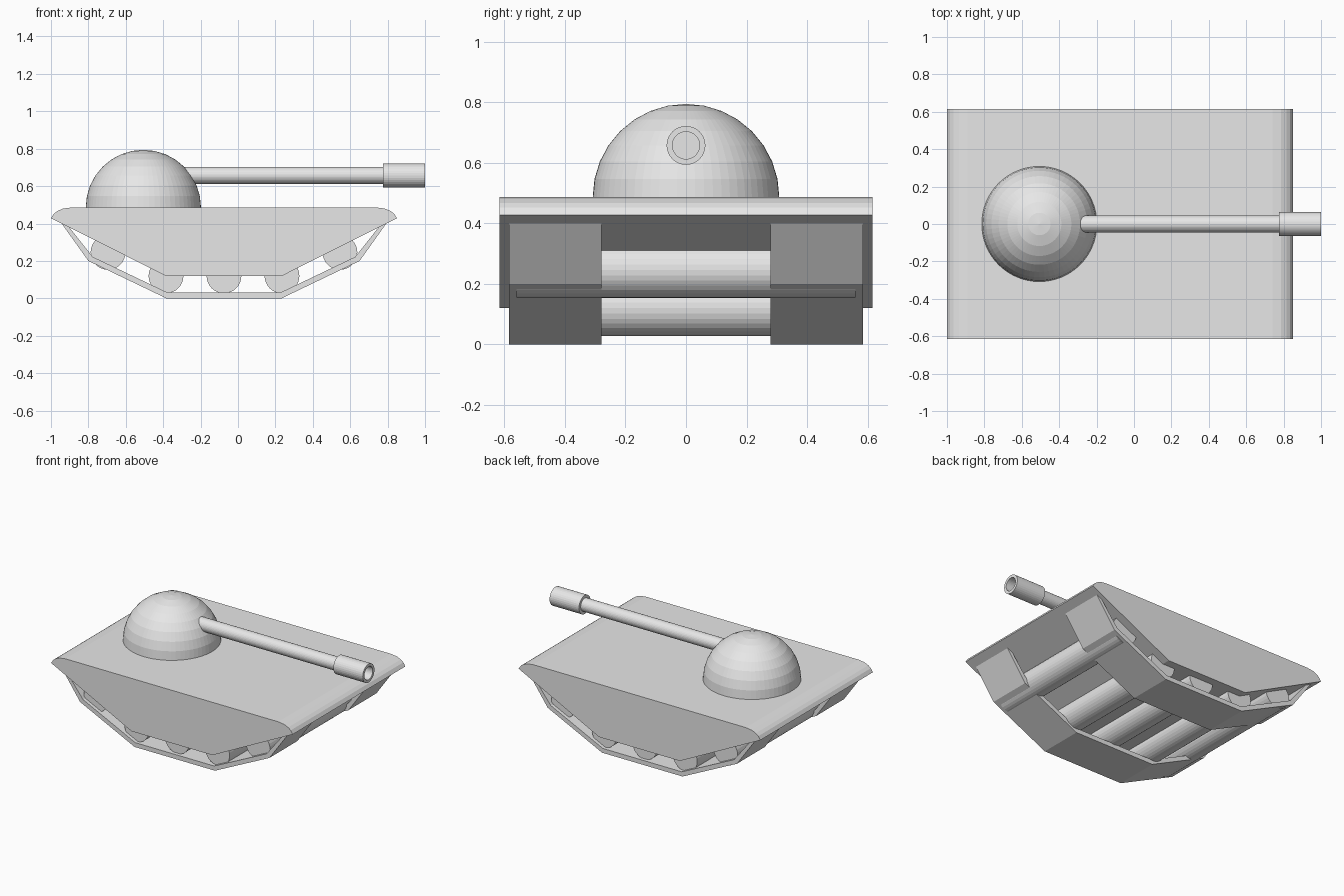
import bpy, bmesh, math
from mathutils import Matrix

if "Cube" in bpy.data.objects:
    bpy.data.objects.remove(bpy.data.objects["Cube"])

grey = bpy.data.materials.new("light grey")
grey.diffuse_color = (0.8, 0.8, 0.8, 1)
grey.use_nodes = True
grey.node_tree.nodes["Principled BSDF"].inputs["Base Color"].default_value = grey.diffuse_color
MID = -0.075          # x of the hull's middle


def finish(bm, name):
    bmesh.ops.recalc_face_normals(bm, faces=bm.faces)
    me = bpy.data.meshes.new(name)
    bm.to_mesh(me)
    bm.free()
    me.materials.append(grey)
    ob = bpy.data.objects.new(name, me)
    bpy.context.collection.objects.link(ob)
    return ob


def extrude_profile(name, pts, y0, y1):
    """Solid from an x-z outline, swept along y."""
    bm = bmesh.new()
    a = [bm.verts.new((x, y0, z)) for x, z in pts]
    b = [bm.verts.new((x, y1, z)) for x, z in pts]
    n = len(pts)
    bm.faces.new(a)
    bm.faces.new(b[::-1])
    for i in range(n):
        j = (i + 1) % n
        bm.faces.new((a[i], b[i], b[j], a[j]))
    return finish(bm, name)


def lathe_x(name, pts, z, n=32):
    """Turn an (x, radius) outline about a line along x; radius 0 closes it."""
    bm = bmesh.new()
    vs = [bm.verts.new((x, 0, z + r)) for x, r in pts]
    es = [bm.edges.new(p) for p in zip(vs, vs[1:])]
    bmesh.ops.spin(bm, geom=vs + es, cent=(0, 0, z), axis=(1, 0, 0),
                   angle=2 * math.pi, steps=n, use_merge=True)
    bmesh.ops.remove_doubles(bm, verts=bm.verts, dist=1e-5)
    return finish(bm, name)


def mirrored(pts):
    """Half outline plus its mirror image about the hull's middle."""
    return pts + [(2 * MID - x, z) for x, z in reversed(pts)]


# Hull with rounded upper ends
extrude_profile("hull", mirrored([
    (-0.385, 0.12), (-1.0, 0.428), (-0.985, 0.452), (-0.965, 0.467),
    (-0.935, 0.48), (-0.89, 0.486)]), -0.616, 0.616)

# Thin track bands
outer = mirrored([(-0.945, 0.403), (-0.80, 0.20), (-0.383, 0.0)])
inner = mirrored([(-0.903, 0.381), (-0.777, 0.222), (-0.377, 0.031)])
for side, y0, y1 in (("left", 0.279, 0.585), ("right", -0.585, -0.279)):
    extrude_profile(side + "_track", outer + inner[::-1], y0, y1)

# Full-width rollers
for i, (x, z) in enumerate([(-0.695, 0.246), (-0.385, 0.12), (MID, 0.12),
                            (0.235, 0.12), (0.545, 0.246)]):
    bm = bmesh.new()
    bmesh.ops.create_cone(bm, cap_ends=True, segments=32, radius1=0.093,
                          radius2=0.093, depth=1.12,
                          matrix=Matrix.Translation((x, 0, z)) @ Matrix.Rotation(math.pi / 2, 4, 'X'))
    finish(bm, "roller_%d" % (i + 1))

# Half-sphere turret
bm = bmesh.new()
bmesh.ops.create_uvsphere(bm, u_segments=64, v_segments=16, radius=0.308,
                          matrix=Matrix.Translation((-0.506, 0, 0.486)))
bmesh.ops.delete(bm, geom=[v for v in bm.verts if v.co.z < 0.48], context='VERTS')
bmesh.ops.holes_fill(bm, edges=[e for e in bm.edges if e.is_boundary], sides=0)
finish(bm, "turret")

# Gun barrel and hollow muzzle
lathe_x("barrel", [(-0.36, 0), (-0.36, 0.045), (0.79, 0.045), (0.79, 0)], 0.657)
lathe_x("muzzle", [(0.775, 0), (0.775, 0.064), (1.0, 0.064),
                   (1.0, 0.045), (0.85, 0.045), (0.85, 0)], 0.657)
